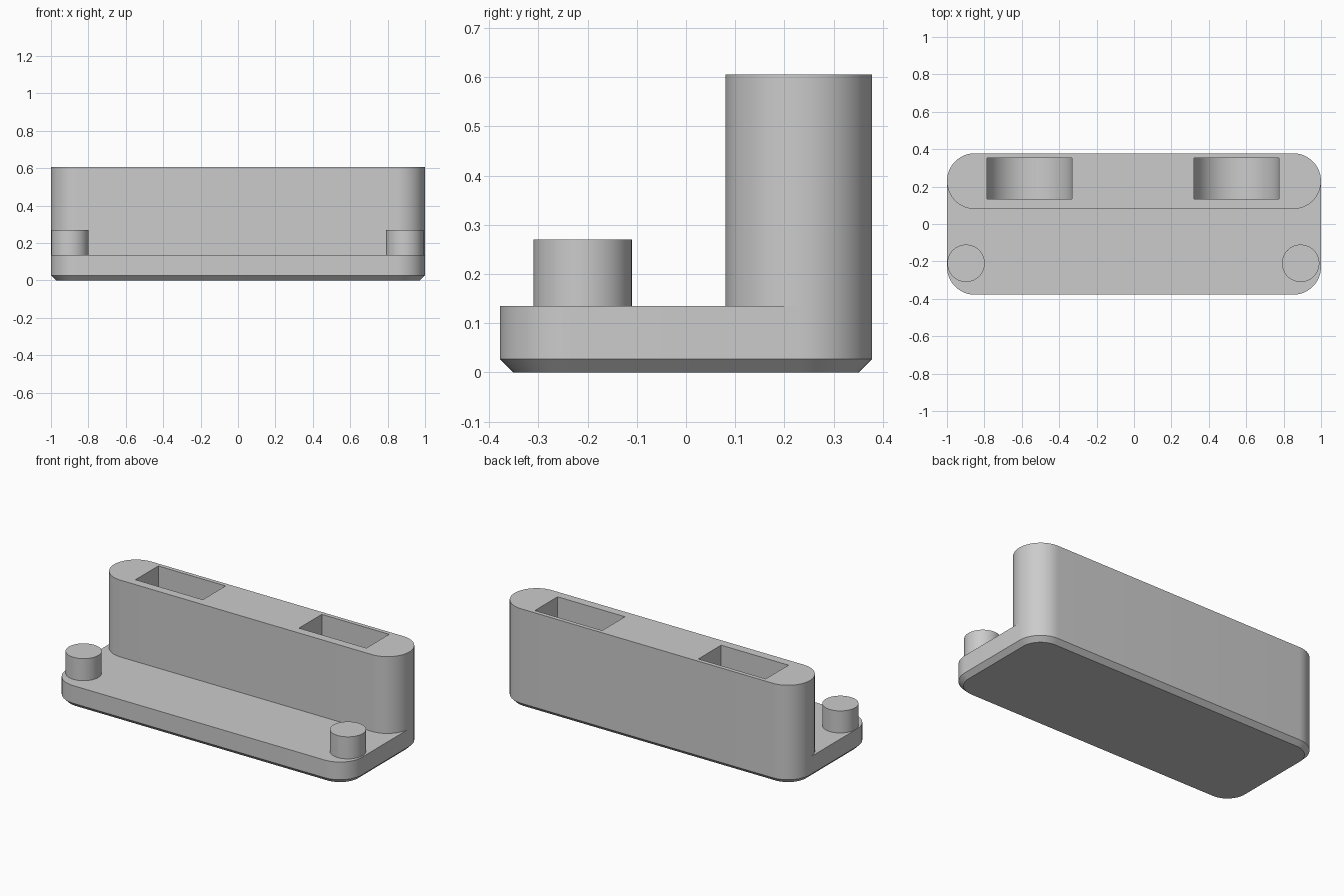
import bpy, bmesh, math

if "Cube" in bpy.data.objects:
    bpy.data.objects.remove(bpy.data.objects["Cube"])

grey = bpy.data.materials.new("light_grey")
grey.use_nodes = True
colour = (0.6, 0.6, 0.6, 1)
grey.diffuse_color = colour
grey.node_tree.nodes["Principled BSDF"].inputs["Base Color"].default_value = colour

PLATE_TOP, POST_TOP, CHAMFER, RADIUS = 0.135, 0.605, 0.027, 0.149


def rounded_rect(x0, x1, y0, y1, r, steps=16):
    """Outline points, counter-clockwise, with round corners."""
    corners = [(x1 - r, y1 - r), (x0 + r, y1 - r), (x0 + r, y0 + r), (x1 - r, y0 + r)]
    pts = []
    for i, (cx, cy) in enumerate(corners):
        for s in range(steps + 1):
            a = (i + s / steps) * math.pi / 2
            pts.append((cx + r * math.cos(a), cy + r * math.sin(a)))
    return pts


def loft(name, rings):
    """Closed solid through rings of matching 3D points."""
    bm = bmesh.new()
    loops = [[bm.verts.new(p) for p in ring] for ring in rings]
    n = len(loops[0])
    for a, b in zip(loops, loops[1:]):
        for i in range(n):
            j = (i + 1) % n
            bm.faces.new((a[i], a[j], b[j], b[i]))
    bm.faces.new(loops[0][::-1])
    bm.faces.new(loops[-1])
    bmesh.ops.remove_doubles(bm, verts=bm.verts, dist=1e-5)
    bmesh.ops.recalc_face_normals(bm, faces=bm.faces)
    mesh = bpy.data.meshes.new(name)
    bm.to_mesh(mesh)
    bm.free()
    mesh.materials.append(grey)
    ob = bpy.data.objects.new(name, mesh)
    bpy.context.collection.objects.link(ob)
    return ob


def at_height(outline, z):
    return [(x, y, z) for x, y in outline]


def select_only(ob):
    bpy.ops.object.select_all(action='DESELECT')
    ob.select_set(True)
    bpy.context.view_layer.objects.active = ob


def smooth(ob):
    select_only(ob)
    bpy.ops.object.shade_smooth_by_angle(angle=math.radians(30))


# Base plate with a chamfered underside
outer = rounded_rect(-1, 1, -0.378, 0.378, RADIUS)
c = CHAMFER
inner = rounded_rect(-1 + c, 1 - c, -0.378 + c, 0.378 - c, RADIUS - c)
plate = loft("base_plate", [at_height(inner, 0), at_height(outer, c),
                            at_height(outer, PLATE_TOP)])
smooth(plate)

# Tall rear block with round ends
stadium = rounded_rect(-1, 1, 0.08, 0.378, RADIUS)
block = loft("rear_block", [at_height(stadium, PLATE_TOP), at_height(stadium, POST_TOP)])

# Round-bottomed slots sunk into the block from above
SLOT_R, SLOT_FLOOR = 0.228, 0.15
for side, x in (("right", -0.559), ("left", 0.548)):
    profile = [(x + SLOT_R, POST_TOP + 0.1), (x - SLOT_R, POST_TOP + 0.1)]
    for s in range(49):
        a = math.pi * (1 + s / 48)
        profile.append((x + SLOT_R * math.cos(a),
                        SLOT_FLOOR + SLOT_R + SLOT_R * math.sin(a)))
    cutter = loft(side + "_slot_cutter",
                  [[(px, y, pz) for px, pz in profile] for y in (0.133, 0.353)])
    cutter.hide_render = True
    select_only(block)
    cut = block.modifiers.new(side + "_slot", 'BOOLEAN')
    cut.operation = 'DIFFERENCE'
    cut.solver = 'EXACT'
    cut.object = cutter
    bpy.ops.object.modifier_apply(modifier=cut.name)
    bpy.data.objects.remove(cutter)
smooth(block)

# Front pegs
for side, x in (("right", -0.898), ("left", 0.891)):
    r = 0.1
    circle = [(x + r * math.cos(a), -0.21 + r * math.sin(a))
              for a in (i * math.tau / 64 for i in range(64))]
    smooth(loft(side + "_peg", [at_height(circle, PLATE_TOP), at_height(circle, 0.27)]))
